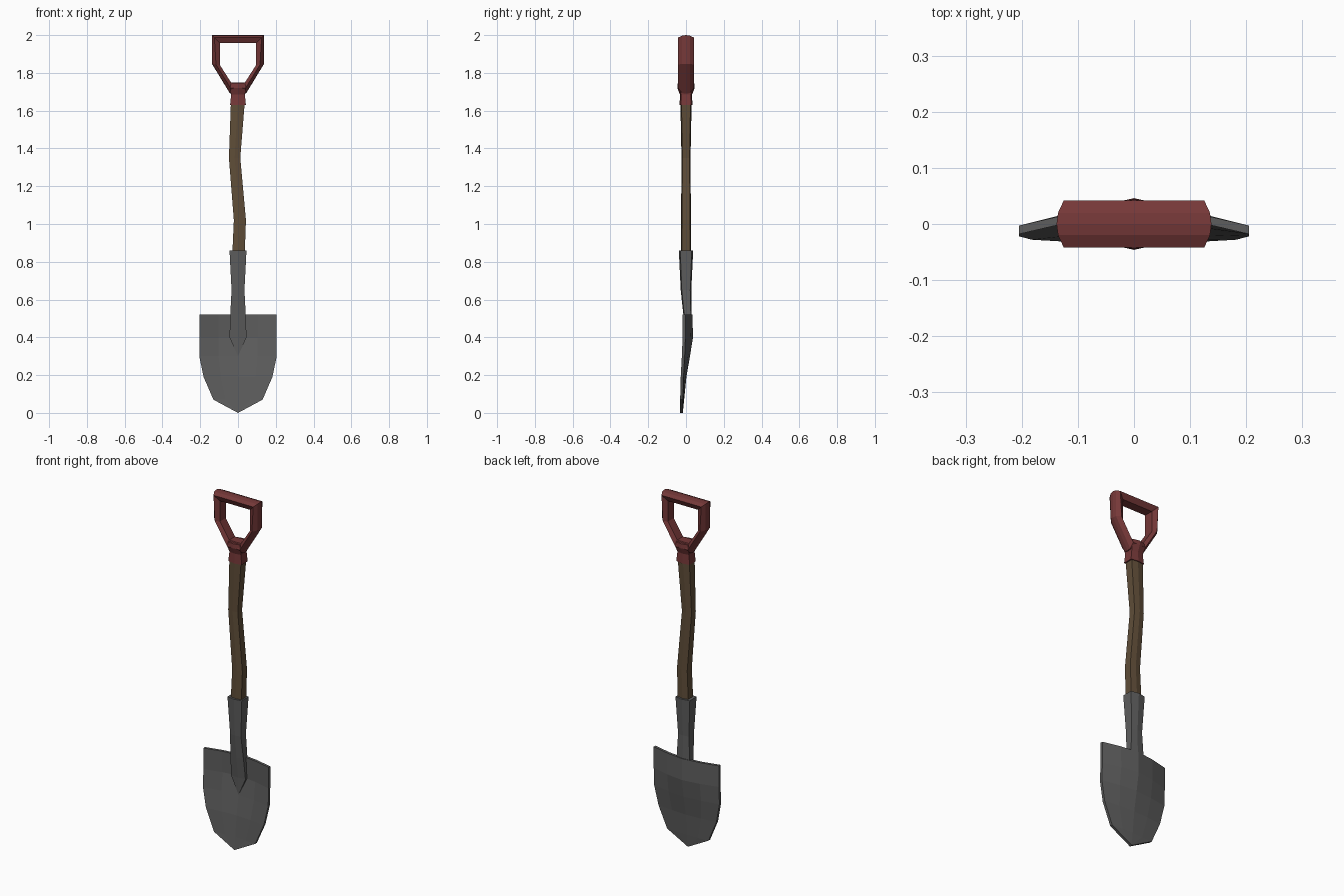
import bpy, bmesh

if "Cube" in bpy.data.objects:
    bpy.data.objects.remove(bpy.data.objects["Cube"])


def material(name, rgb):
    m = bpy.data.materials.new(name)
    m.diffuse_color = (*rgb, 1)
    m.use_nodes = True
    m.node_tree.nodes["Principled BSDF"].inputs["Base Color"].default_value = m.diffuse_color
    return m


RED = material("red_paint", (0.18, 0.04, 0.04))
WOOD = material("wood", (0.115, 0.075, 0.04))
STEEL = material("dark_steel", (0.11, 0.11, 0.11))


def loft(name, rings, mat, closed=False):
    """Skin equal-length rings of points; cap the ends unless closed."""
    bm = bmesh.new()
    vs = [[bm.verts.new(p) for p in r] for r in rings]
    n = len(vs[0])
    if closed:
        vs.append(vs[0])
    for a, b in zip(vs, vs[1:]):
        for i in range(n):
            j = (i + 1) % n
            bm.faces.new((a[i], a[j], b[j], b[i]))
    if not closed:
        bm.faces.new(vs[0])
        bm.faces.new(vs[-1])
    bmesh.ops.remove_doubles(bm, verts=bm.verts, dist=1e-4)
    bmesh.ops.recalc_face_normals(bm, faces=bm.faces)
    me = bpy.data.meshes.new(name)
    bm.to_mesh(me)
    bm.free()
    ob = bpy.data.objects.new(name, me)
    bpy.context.collection.objects.link(ob)
    me.materials.append(mat)
    return ob


def hex_ring(z, cx, cy, hx, hy):
    """Boxy six-sided section with shallow ridges at front and back."""
    k = 0.8
    return [(cx + x * hx, cy + y * hy, z) for x, y in
            ((0, -1), (1, -k), (1, k), (0, 1), (-1, k), (-1, -k))]


# Blade: dished shell, rows of (z, half width, centre back y, edge back y)
T = 0.015
rows = [(0.52, 0.205, 0.034, -0.003), (0.40, 0.205, 0.037, -0.003),
        (0.30, 0.205, 0.021, -0.007), (0.19, 0.182, 0.002, -0.013),
        (0.07, 0.13, -0.010, -0.016), (0.0, 0.0, -0.017, -0.017)]
us = [-1, -0.5, 0, 0.5, 1]
rings = []
for z, w, yc, ye in rows:
    back = [(u * w, yc + (ye - yc) * abs(u) ** 1.5, z) for u in us]
    front = [(x, y - T, z) for x, y, z in reversed(back)]
    rings.append(back + front)
loft("blade", rings, STEEL)

# Socket, running down into a pointed ridge on the blade
loft("socket", [hex_ring(*r) for r in (
    (0.86, 0, 0, 0.045, 0.038), (0.65, 0, 0, 0.034, 0.028),
    (0.52, 0, 0.008, 0.041, 0.022), (0.40, 0, 0.014, 0.045, 0.014),
    (0.30, 0, 0.005, 0, 0))], STEEL)

# Crooked wooden shaft
loft("shaft", [hex_ring(*r) for r in (
    (0.82, 0.002, 0, 0.033, 0.028), (1.02, 0.010, 0, 0.032, 0.026),
    (1.35, -0.018, 0, 0.030, 0.024), (1.66, 0, 0, 0.037, 0.030))], WOOD)

# Collar of the grip
loft("grip_collar", [hex_ring(*r) for r in (
    (1.63, 0, 0, 0.042, 0.034), (1.685, 0, 0, 0.036, 0.032),
    (1.72, 0, 0, 0.042, 0.046), (1.745, 0, 0, 0.037, 0.044))], RED)

# D-shaped grip: outer corner, inner corner, position of the widest line
half = [((0.138, 2.0), (0.095, 1.957), 0.3),
        ((0.138, 1.848), (0.095, 1.84), 0.5),
        ((0.042, 1.69), (0.037, 1.75), 0.5)]
pairs = half + [((-o[0], o[1]), (-i[0], i[1]), t) for o, i, t in reversed(half)]
rings = []
for o, i, t in pairs:
    right = [(0, 0), (0.06, 0.02), (t, 0.042), (1, 0.026)]
    section = right + [(s, -y) for s, y in reversed(right[1:])]
    rings.append([(o[0] + (i[0] - o[0]) * s, y, o[1] + (i[1] - o[1]) * s)
                  for s, y in section])
loft("d_grip", rings, RED, closed=True)
